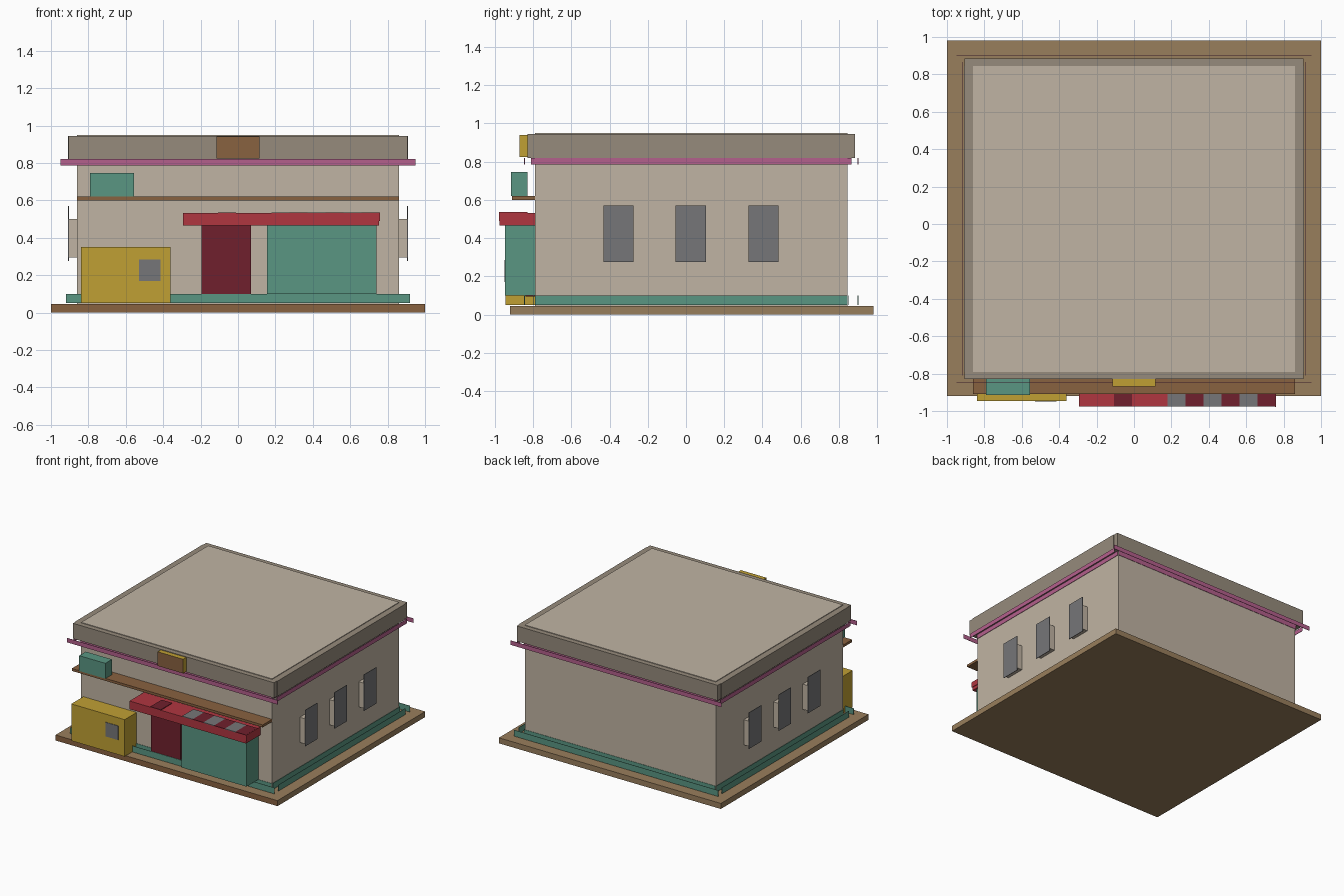
import bpy

cube = bpy.data.objects.get("Cube")
if cube:
    bpy.data.objects.remove(cube, do_unlink=True)


def material(name, rgb):
    """Flat colour given as 0-255 screen values, stored as linear."""
    lin = [((c / 255 + 0.055) / 1.055) ** 2.4 for c in rgb] + [1]
    m = bpy.data.materials.new(name)
    m.use_nodes = True
    m.diffuse_color = lin
    m.node_tree.nodes["Principled BSDF"].inputs["Base Color"].default_value = lin
    return m


wall = material("wall_beige", (192, 180, 163))
stone = material("parapet_taupe", (150, 139, 124))
tan = material("ground_tan", (153, 126, 92))
brown = material("wood_brown", (137, 98, 64))
teal = material("teal", (90, 150, 130))
pink = material("trim_pink", (180, 96, 140))
red = material("awning_red", (176, 54, 64))
maroon = material("door_maroon", (112, 32, 45))
yellow = material("yellow", (192, 160, 52))
grey = material("window_grey", (118, 118, 120))


def box(name, x, y, z, mat, front=None):
    """Box from three (low, high) ranges; front optionally recolours the -y face."""
    verts = [(a, b, c) for a in x for b in y for c in z]
    faces = [(0, 1, 3, 2), (4, 6, 7, 5), (0, 4, 5, 1),
             (2, 3, 7, 6), (0, 2, 6, 4), (1, 5, 7, 3)]
    me = bpy.data.meshes.new(name)
    me.from_pydata(verts, [], faces)
    me.materials.append(mat)
    if front:
        me.materials.append(front)
        me.update()
        for p in me.polygons:
            if p.normal.y < -0.9:
                p.material_index = 1
    ob = bpy.data.objects.new(name, me)
    bpy.context.collection.objects.link(ob)
    return ob


# Main masses
X, Y0, Y1 = 0.86, -0.79, 0.845
box("ground_slab", (-1, 1), (-0.92, 0.98), (0, 0.045), tan, brown)
box("building_walls", (-X, X), (Y0, Y1), (0.045, 0.95), wall)

# Parapet slabs around the roof
for tag, y in (("front", (-0.83, Y0)), ("back", (Y1, 0.885))):
    box("parapet_" + tag, (-0.905, 0.905), y, (0.82, 0.945), stone)
for tag, x in (("left", (X, 0.91)), ("right", (-0.91, -X))):
    box("parapet_" + tag, x, (Y0, Y1), (0.82, 0.945), stone)


def trim(name, z, half, over, mat):
    """Thin strips standing off each wall, with a second strip on the wall."""
    t = 0.003
    for tag, gap, dx, dy in (("outer", 0.055, half, over), ("inner", 0.006, X, 0)):
        for side, y in (("front", Y0 - gap), ("back", Y1 + gap)):
            box(f"{name}_{side}_{tag}", (-dx, dx), (y - t / 2, y + t / 2), z, mat)
        for side, x in (("left", X + gap), ("right", -X - gap)):
            box(f"{name}_{side}_{tag}", (x - t / 2, x + t / 2),
                (Y0 - dy, Y1 + dy), z, mat)


trim("cornice_trim", (0.785, 0.82), 0.95, 0.02, pink)
trim("plinth_trim", (0.05, 0.1), 0.92, 0.0, teal)

# Side windows: projecting boxes with taller grey panes
for side, s in (("left", 1), ("right", -1)):
    for i, y in enumerate((-0.353, 0.025, 0.405)):
        yr = (y - 0.079, y + 0.079)
        box(f"window_box_{side}_{i}", sorted((s * X, s * 0.904)), yr, (0.295, 0.5), wall)
        box(f"window_pane_{side}_{i}", sorted((s * 0.904, s * 0.908)), yr,
            (0.275, 0.57), grey)

# Front ledge, air unit and roof sign
box("front_ledge", (-X, X), (-0.91, Y0), (0.6, 0.62), brown)
box("air_unit", (-0.79, -0.555), (-0.915, -0.83), (0.62, 0.745), teal)
box("roof_sign", (-0.115, 0.115), (-0.87, -0.83), (0.825, 0.94), yellow, brown)

# Ground floor kiosk, door and shop front
box("kiosk", (-0.84, -0.36), (-0.945, Y0), (0.05, 0.35), yellow)
box("kiosk_window", (-0.53, -0.415), (-0.949, -0.945), (0.17, 0.285), grey)
box("door", (-0.195, 0.07), (-0.84, Y0), (0.095, 0.465), maroon)
box("shop_front", (0.155, 0.74), (-0.948, Y0), (0.1, 0.468), teal)

# Awning with coloured panels on top
box("awning", (-0.295, 0.755), (-0.975, Y0), (0.465, 0.531), red)
box("awning_end", (0.755, 0.76), (-0.978, -0.83), (0.49, 0.535), red)
box("awning_panel_single", (-0.107, -0.012), (-0.977, -0.83), (0.531, 0.536), maroon)
for i in range(6):
    x = 0.18 + 0.096 * i
    box(f"awning_panel_{i}", (x, x + 0.096), (-0.977, -0.83), (0.531, 0.536),
        maroon if i % 2 else grey)
